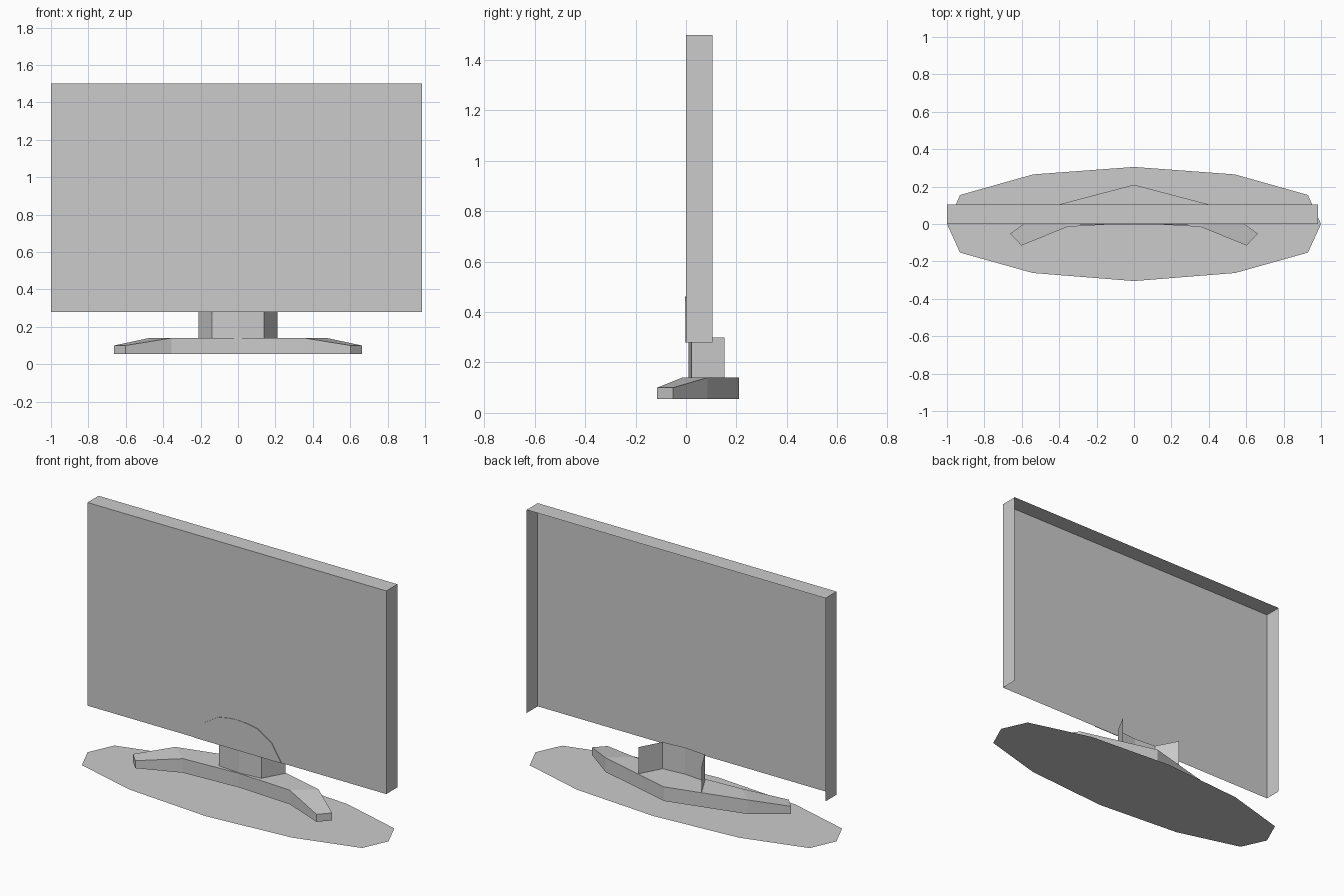
import bpy

if "Cube" in bpy.data.objects:
    bpy.data.objects.remove(bpy.data.objects["Cube"])


def mesh_object(name, verts, faces):
    mesh = bpy.data.meshes.new(name)
    mesh.from_pydata(verts, [], faces)
    mesh.update()
    obj = bpy.data.objects.new(name, mesh)
    bpy.context.collection.objects.link(obj)
    return obj


def mirrored(half):
    """Extend a right-half path (starting at x = 0) to the left side."""
    return [(-p[0], *p[1:]) for p in reversed(half[1:])] + half


# Flat oval base plate lying on the ground
half = [(0, -0.305), (0.54, -0.262), (0.93, -0.153), (1.0, 0),
        (0.93, 0.155), (0.54, 0.265), (0, 0.305)]
outline = half + [(-x, y) for x, y in reversed(half[1:-1])]
mesh_object("base_plate", [(x, y, 0) for x, y in outline],
            [range(len(outline))])

# Swept foot: open-bottomed bar, thinning towards both tips
foot_bottom = 0.055
front = mirrored([(0, 0.005, 0.14), (0.355, -0.015, 0.14), (0.602, -0.115, 0.10)])
back = mirrored([(0, 0.21, 0.14), (0.475, 0.085, 0.14), (0.662, -0.052, 0.10)])
n = len(front)
rim = front + back[::-1]
verts = rim + [(x, y, foot_bottom) for x, y, z in rim]
m = len(rim)
faces = [(i, i + 1, m - 2 - i, m - 1 - i) for i in range(n - 1)]
faces += [(i, i + m, (i + 1) % m + m, (i + 1) % m) for i in range(m)]
mesh_object("foot", verts, faces)

# Neck: folded upright sheet, open at the back
path = mirrored([(0, 0.01), (0.14, 0.022), (0.21, 0.152)])
k = len(path)
verts = [(x, y, z) for z in (0.14, 0.30) for x, y in path]
mesh_object("neck", verts,
            [(i, i + 1, i + 1 + k, i + k) for i in range(k - 1)])

# Display housing: front, top and sides, open at the back and bottom
x0, x1, depth, z0, z1 = -1.0, 0.985, 0.105, 0.28, 1.5
verts = [(x, y, z) for y in (0, depth)
         for x, z in ((x0, z0), (x1, z0), (x1, z1), (x0, z1))]
mesh_object("housing", verts,
            [(0, 1, 2, 3), (3, 2, 6, 7), (1, 5, 6, 2), (0, 3, 7, 4)])

# Screen area, just proud of the housing front
mesh_object("screen", [(x, -0.002, z) for x, z in
                       ((-0.967, 0.46), (0.95, 0.46), (0.95, 1.48), (-0.967, 1.48))],
            [(0, 1, 2, 3)])

# Thin arched cover plate at the bottom centre of the housing
arch = mirrored([(0, 0.462), (0.06, 0.458), (0.13, 0.445), (0.225, 0.385), (0.29, 0.28)])
a = len(arch)
verts = [(x, y, z) for y in (-0.004, 0) for x, z in arch]
mesh_object("neck_cover", verts,
            [range(a - 1, -1, -1)] +
            [(i, (i + 1) % a, (i + 1) % a + a, i + a) for i in range(a)])
